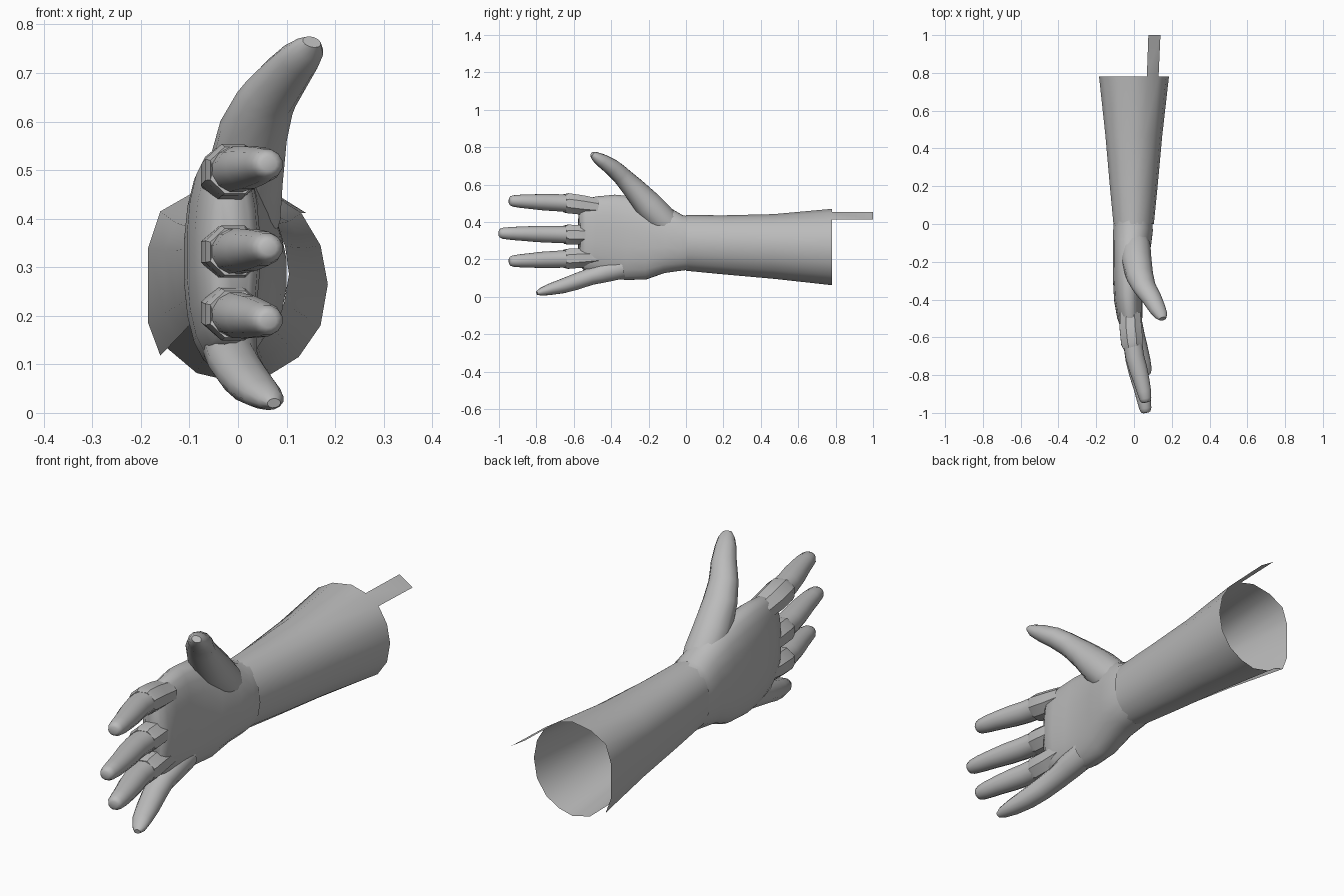
import bpy, bmesh, math
from mathutils import Vector

grey = bpy.data.materials.new("soft grey")
grey.diffuse_color = (0.5, 0.5, 0.5, 1)


def finish(name, bm, angle):
    bmesh.ops.recalc_face_normals(bm, faces=bm.faces)
    me = bpy.data.meshes.new(name)
    bm.to_mesh(me)
    bm.free()
    me.materials.append(grey)
    ob = bpy.data.objects.new(name, me)
    bpy.context.collection.objects.link(ob)
    bpy.ops.object.select_all(action='DESELECT')
    ob.select_set(True)
    bpy.context.view_layer.objects.active = ob
    bpy.ops.object.shade_smooth_by_angle(angle=math.radians(angle))
    return ob


def skin(bm, rings):
    for a, b in zip(rings, rings[1:]):
        n = len(a)
        for i in range(n):
            j = (i + 1) % n
            bm.faces.new((a[i], a[j], b[j], b[i]))


def spow(c, e):
    return math.copysign(abs(c) ** e, c)


def loft(name, stations, sides=12, power=2.0, cap=True, angle=50):
    """Tube through stations (x, y, z, radius across x, radius across z)."""
    bm = bmesh.new()
    pts = [Vector(s[:3]) for s in stations]
    rings = []
    for k, s in enumerate(stations):
        t = (pts[min(k + 1, len(pts) - 1)] - pts[max(k - 1, 0)]).normalized()
        u = Vector((1, 0, 0))
        u = (u - t * t.dot(u)).normalized()
        v = t.cross(u)
        ring = []
        for i in range(sides):
            a = 2 * math.pi * (i + 0.5) / sides
            ring.append(bm.verts.new(pts[k] + u * s[3] * spow(math.cos(a), 2 / power)
                                     + v * s[4] * spow(math.sin(a), 2 / power)))
        rings.append(ring)
    skin(bm, rings)
    if cap:
        bm.faces.new(rings[-1])
    return finish(name, bm, angle)


# palm, from the wrist to the knuckles
loft("palm", [
    (-.005, .03, .288, .100, .143), (-.005, -.03, .286, .106, .151),
    (-.010, -.10, .300, .102, .176), (-.020, -.20, .303, .092, .213),
    (-.030, -.30, .313, .082, .227), (-.030, -.40, .325, .076, .224),
    (-.022, -.49, .330, .068, .208), (-.015, -.545, .330, .056, .188),
    (-.010, -.57, .330, .035, .165)], sides=20, power=2.3, angle=60)

# thumb with its fleshy base
loft("thumb", [
    (.000, -.06, .350, .070, .060), (.010, -.13, .415, .080, .080),
    (.015, -.20, .490, .080, .078), (.032, -.28, .580, .072, .062),
    (.055, -.335, .637, .062, .052), (.068, -.355, .657, .058, .050),
    (.095, -.395, .692, .052, .046), (.125, -.45, .728, .044, .037),
    (.145, -.485, .750, .034, .026), (.152, -.502, .764, .020, .014)])

# three long fingers: knuckle collar, then the tapering finger
# name, base z, middle z, tip z, tip y
for name, z0, z1, z2, tip in (("index", .480, .500, .513, -.945),
                              ("middle", .330, .332, .340, -1.0),
                              ("ring", .212, .203, .190, -.945)):
    loft(name + "_knuckle", [
        (-.020, -.47, z0, .058, .048), (-.018, -.55, z0 + (z1 - z0) * .5, .063, .056),
        (-.010, -.63, z1, .063, .058), (-.006, -.650, z1, .057, .052),
        (-.006, -.645, z1, .044, .042)], sides=8, angle=35)
    L = tip + .62
    prof = [(0, -.008, .052, .048), (.25, .004, .051, .047), (.45, .022, .050, .045),
            (.65, .040, .044, .040), (.82, .053, .039, .036), (.94, .060, .033, .031),
            (.985, .063, .026, .024), (1, .064, .016, .015)]
    loft(name + "_finger", [
        (x, -.62 + L * f, z1 + (z2 - z1) * f, rx, rz) for f, x, rx, rz in prof])

# little finger
loft("little_finger", [
    (-.020, -.34, .155, .058, .060), (-.015, -.43, .132, .056, .056),
    (-.010, -.51, .108, .052, .047), (.008, -.59, .080, .050, .045),
    (.028, -.66, .057, .047, .040), (.050, -.73, .039, .040, .031),
    (.068, -.775, .026, .028, .021), (.074, -.797, .020, .014, .010)])

# forearm sleeve: open tube from the wrist to an uneven rim
rim = [(0, .47), (.068, .452), (.13, .412), (.17, .345), (.185, .265), (.17, .18),
       (.125, .115), (.065, .078), (0, .062), (-.085, .082), (-.148, .135),
       (-.16, .118), (-.185, .185), (-.185, .34), (-.16, .415), (-.09, .455)]
bm = bmesh.new()
rings = []
for y, f in ((0, 0), (.2, .25), (.47, .56), (.78, 1)):
    ring = []
    for i, (x, z) in enumerate(rim):
        a = math.atan2((z - .268) / .205, x / .185)
        wx, wz = -.005 + .110 * math.cos(a), .288 + .149 * math.sin(a)
        dip = .04 if (i == 10 and f == 1) else 0      # small torn notch
        sag = .014 * math.sin(math.pi * f) * max(0, math.sin(a))
        ring.append(bm.verts.new((wx + (x - wx) * f, y - dip, wz + (z - wz) * f - sag)))
    rings.append(ring)
skin(bm, rings)
# loose strip trailing from the rim
a, b = rings[-1][1], rings[-1][2]
c = bm.verts.new((.14, 1.0, .412))
d = bm.verts.new((.076, 1.0, .452))
bm.faces.new((a, b, c, d))
finish("forearm_sleeve", bm, 40)
